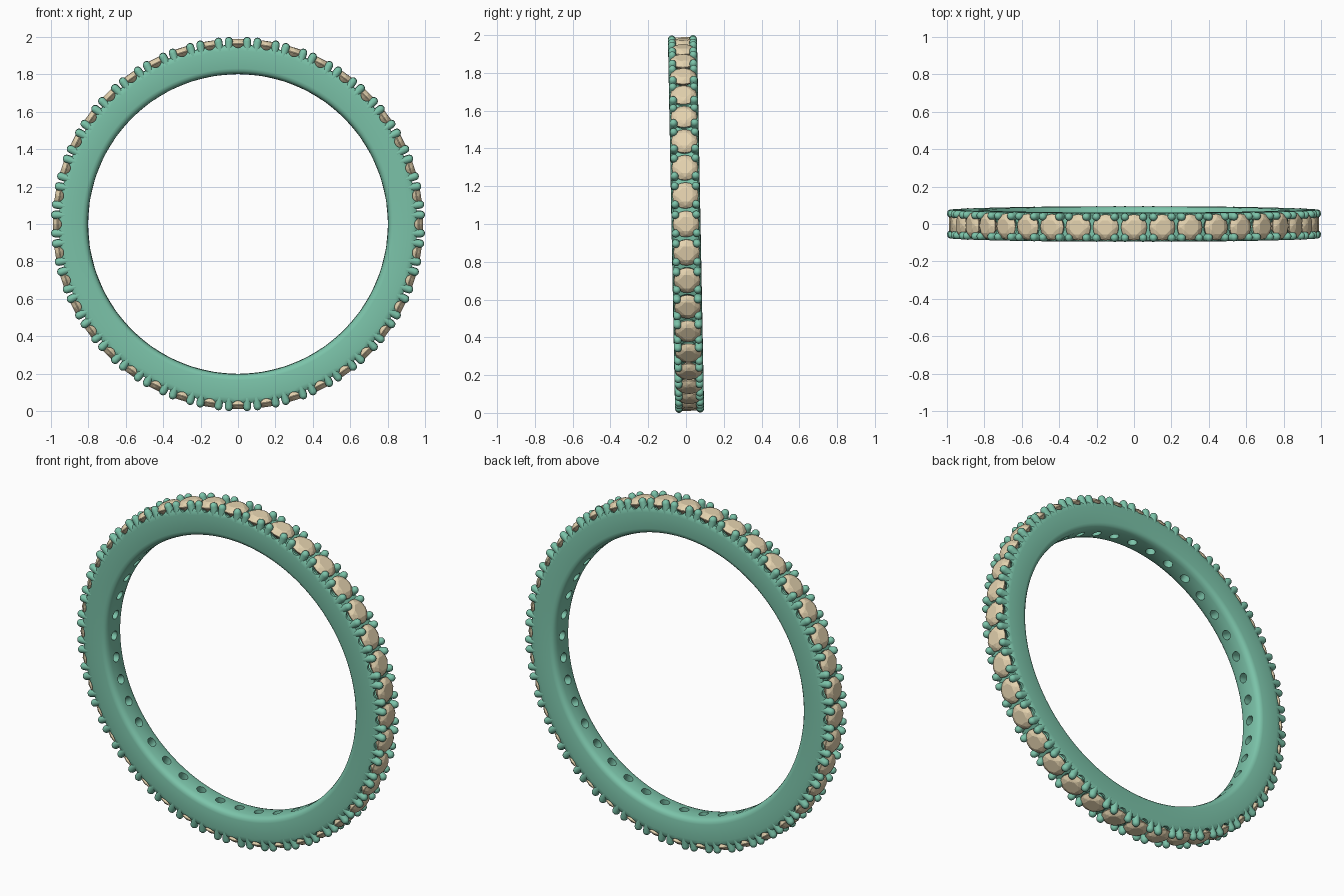
import bpy, bmesh, math
from mathutils import Matrix, Vector

if "Cube" in bpy.data.objects:
    bpy.data.objects.remove(bpy.data.objects["Cube"])

COUNT = 40                      # stones around the ring
STEP = 2 * math.pi / COUNT
PLACE = Matrix.Translation((0, 0, 1)) @ Matrix.Rotation(math.radians(1.1), 4, 'X')


def material(name, color):
    m = bpy.data.materials.new(name)
    m.diffuse_color = color
    m.use_nodes = True
    m.node_tree.nodes["Principled BSDF"].inputs["Base Color"].default_value = m.diffuse_color
    return m


def make_object(name, bm, mat=None):
    bmesh.ops.recalc_face_normals(bm, faces=bm.faces)
    me = bpy.data.meshes.new(name)
    bm.to_mesh(me)
    bm.free()
    ob = bpy.data.objects.new(name, me)
    bpy.context.collection.objects.link(ob)
    if mat:
        me.materials.append(mat)
    return ob


def lathe(bm, profile, segments, offset=(0, 0)):
    """Closed solid of revolution about z from (radius, height) points."""
    rings = []
    for r, h in profile:
        rings.append([bm.verts.new((offset[0] + r * math.cos(2 * math.pi * i / segments),
                                    offset[1] + r * math.sin(2 * math.pi * i / segments), h))
                      for i in range(segments)])
    for a, b in zip(rings, rings[1:]):
        for i in range(segments):
            j = (i + 1) % segments
            bm.faces.new((a[i], a[j], b[j], b[i]))
    bm.faces.new(rings[0][::-1])
    bm.faces.new(rings[-1])


def repeat_round(bm):
    """Copy one stone's worth of geometry all round the ring axis (y)."""
    source = bm.verts[:] + bm.edges[:] + bm.faces[:]
    for k in range(1, COUNT):
        new = bmesh.ops.duplicate(bm, geom=source)['geom']
        bmesh.ops.rotate(bm, verts=[g for g in new if isinstance(g, bmesh.types.BMVert)],
                         cent=(0, 0, 0), matrix=Matrix.Rotation(k * STEP, 3, 'Y'))


def smooth(ob, angle):
    bpy.ops.object.select_all(action='DESELECT')
    ob.select_set(True)
    bpy.context.view_layer.objects.active = ob
    bpy.ops.object.shade_smooth_by_angle(angle=math.radians(angle))


metal = material("metal", (0.2, 0.55, 0.4, 1))
stone = material("stone", (0.78, 0.65, 0.43, 1))

# Band wedge: half cross-section (y, radius), mirrored, swept over one step
half = [(0.0, 0.80), (0.045, 0.802), (0.063, 0.808), (0.073, 0.818), (0.077, 0.833),
        (0.077, 0.925), (0.075, 0.943), (0.066, 0.957)]
section = half + [(-y, r) for y, r in half[:0:-1]]
bm = bmesh.new()
rows = []
for i in range(5):
    a = STEP * (i / 4 - 0.5)
    rows.append([bm.verts.new((r * math.sin(a), y, r * math.cos(a))) for y, r in section])
n = len(section)
for a, b in zip(rows, rows[1:]):
    for i in range(n):
        bm.faces.new((a[i], a[(i + 1) % n], b[(i + 1) % n], b[i]))
bm.faces.new(rows[0])
bm.faces.new(rows[-1][::-1])
wedge = make_object("band_wedge", bm)

# Cutters: stone seat with drilled hole, and the side scallop under each stone
bm = bmesh.new()
lathe(bm, [(0.026, 0.75), (0.026, 0.893), (0.069, 0.955), (0.069, 1.05)], 24)
seat_cutter = make_object("seat_cutter", bm)
bm = bmesh.new()
lathe(bm, [(0.03, -0.2), (0.03, 0.2)], 24)
bmesh.ops.transform(bm, matrix=Matrix.Translation((0, 0, 0.973)) @ Matrix.Rotation(math.pi / 2, 4, 'X'),
                    verts=bm.verts)
scallop_cutter = make_object("scallop_cutter", bm)
for cutter in (seat_cutter, scallop_cutter):
    cutter.hide_render = True
    mod = wedge.modifiers.new("cut", 'BOOLEAN')
    mod.operation = 'DIFFERENCE'
    mod.solver = 'EXACT'
    mod.object = cutter

# Band: open the wedge ends, repeat and weld
bm = bmesh.new()
bm.from_object(wedge, bpy.context.evaluated_depsgraph_get())
ends = [f for f in bm.faces
        if all(abs(abs(math.atan2(v.co.x, v.co.z)) - STEP / 2) < 1e-4 for v in f.verts)]
bmesh.ops.delete(bm, geom=ends, context='FACES')
repeat_round(bm)
bmesh.ops.remove_doubles(bm, verts=bm.verts, dist=0.0002)
for f in bm.faces:
    f.material_index = 0
band = make_object("band", bm, metal)
smooth(band, 35)
for ob in (wedge, seat_cutter, scallop_cutter):
    bpy.data.objects.remove(ob)

# Prongs: four round-tipped posts per stone
R, TOP = 0.021, 0.999
post = [(R, 0.905), (R, TOP - R)]
post += [(R * math.cos(t), TOP - R + R * math.sin(t))
         for t in (math.radians(d) for d in (20, 40, 60, 78))]
post.append((0.001, TOP))
bm = bmesh.new()
for sx in (-1, 1):
    for sy in (-1, 1):
        lathe(bm, post, 14, (sx * 0.049, sy * 0.056))
repeat_round(bm)
prongs = make_object("prongs", bm, metal)
smooth(prongs, 40)

# Stones: round brilliant cut, facets from the hull of its rings
bm = bmesh.new()
for r, h, sides, turn in [(0.040, 0.989, 8, 0.5), (0.057, 0.981, 8, 0),
                          (0.070, 0.967, 16, 0), (0.070, 0.963, 16, 0), (0.036, 0.928, 8, 0.5)]:
    for i in range(sides):
        a = 2 * math.pi * (i + turn) / sides
        bm.verts.new((r * math.cos(a), r * math.sin(a), h))
bm.verts.new((0, 0, 0.9))
bmesh.ops.convex_hull(bm, input=bm.verts)
bmesh.ops.dissolve_limit(bm, angle_limit=0.02, verts=bm.verts, edges=bm.edges)
repeat_round(bm)
stones = make_object("stones", bm, stone)

# Stand the ring on the ground with its slight lean
for ob in (band, prongs, stones):
    ob.data.transform(PLACE)
